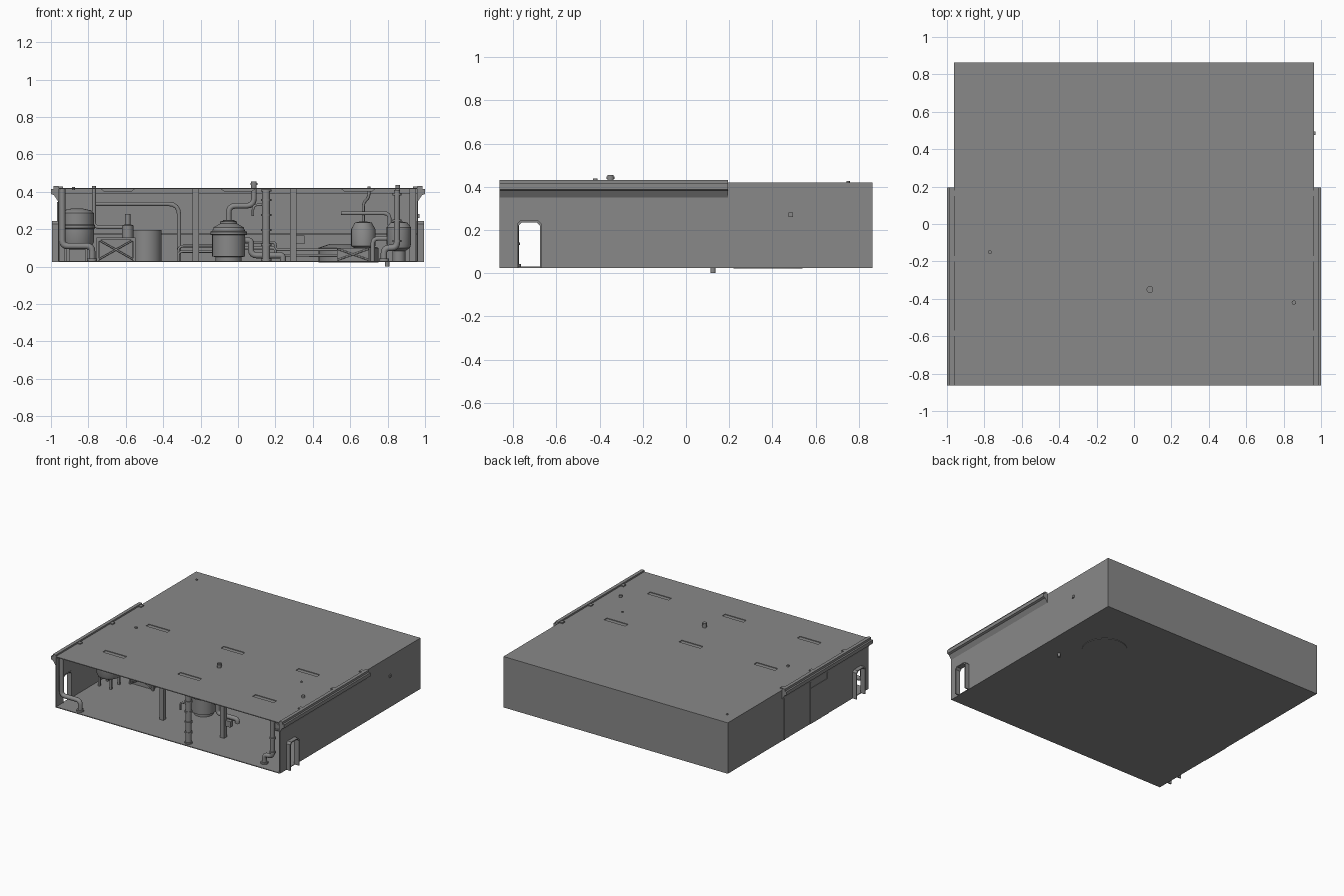
import bpy, bmesh, math
from mathutils import Vector

if "Cube" in bpy.data.objects:
    bpy.data.objects.remove(bpy.data.objects["Cube"])

grey = bpy.data.materials.new("plain_grey")
grey.diffuse_color = (0.25, 0.25, 0.25, 1)
grey.use_nodes = True
grey.node_tree.nodes["Principled BSDF"].inputs["Base Color"].default_value = grey.diffuse_color


def finish(name, bm, smooth=False):
    bmesh.ops.recalc_face_normals(bm, faces=bm.faces)
    me = bpy.data.meshes.new(name)
    bm.to_mesh(me)
    bm.free()
    me.materials.append(grey)
    ob = bpy.data.objects.new(name, me)
    bpy.context.collection.objects.link(ob)
    if smooth:
        bpy.ops.object.select_all(action='DESELECT')
        ob.select_set(True)
        bpy.context.view_layer.objects.active = ob
        bpy.ops.object.shade_smooth_by_angle(angle=math.radians(35))
    return ob


def box(name, x0, x1, y0, y1, z0, z1):
    bm = bmesh.new()
    bmesh.ops.create_cube(bm, size=1)
    for v in bm.verts:
        v.co = ((x0 + x1) / 2 + v.co.x * (x1 - x0), (y0 + y1) / 2 + v.co.y * (y1 - y0),
                (z0 + z1) / 2 + v.co.z * (z1 - z0))
    return finish(name, bm)


def prism(name, pts, start, vec):
    """Extrude a flat outline; start maps each 2D point to 3D."""
    bm = bmesh.new()
    f = bm.faces.new([bm.verts.new(start(*p)) for p in pts])
    ext = bmesh.ops.extrude_face_region(bm, geom=[f])
    bmesh.ops.translate(bm, vec=vec, verts=[e for e in ext['geom'] if isinstance(e, bmesh.types.BMVert)])
    return finish(name, bm)


def lathe(name, x, y, profile, n=32):
    """Turn (radius, z) points about a vertical axis, with capped ends."""
    bm = bmesh.new()
    rings = [[bm.verts.new((x + r * math.cos(2 * math.pi * i / n), y + r * math.sin(2 * math.pi * i / n), z))
              for i in range(n)] for r, z in profile]
    for a, b in zip(rings, rings[1:]):
        for i in range(n):
            bm.faces.new((a[i], a[(i + 1) % n], b[(i + 1) % n], b[i]))
    bm.faces.new(rings[0])
    bm.faces.new(rings[-1])
    return finish(name, bm, True)


def pipe(name, pts, r, bend=0.03):
    """Round pipe through points, with rounded elbows."""
    pts = [Vector(p) for p in pts]
    path = [pts[0]]
    for a, b, c in zip(pts, pts[1:], pts[2:]):
        k = min(bend, (a - b).length * .45, (c - b).length * .45)
        p, q = b + (a - b).normalized() * k, b + (c - b).normalized() * k
        path += [p * (1 - t) ** 2 + b * 2 * t * (1 - t) + q * t * t for t in (0, .25, .5, .75, 1)]
    path.append(pts[-1])
    cu = bpy.data.curves.new(name, 'CURVE')
    cu.dimensions = '3D'
    cu.bevel_depth, cu.bevel_resolution, cu.use_fill_caps = r, 3, True
    sp = cu.splines.new('POLY')
    sp.points.add(len(path) - 1)
    for s, p in zip(sp.points, path):
        s.co = (*p, 1)
    cu.materials.append(grey)
    ob = bpy.data.objects.new(name, cu)
    bpy.context.collection.objects.link(ob)
    bpy.ops.object.select_all(action='DESELECT')
    ob.select_set(True)
    bpy.context.view_layer.objects.active = ob
    bpy.ops.object.convert(target='MESH')
    bpy.ops.object.shade_smooth_by_angle(angle=math.radians(50))


def flange(x, y, z, r):
    lathe("pipe_flange", x, y, [(r, z), (r, z + .012)], 20)


# Shell: floor, back wall, roof with lamp slots
F, R, W, D = .025, .42, .963, .863
box("floor", -W, W, -D, D, F, F + .006)
box("back_wall", -W, W, D - .006, D, F, R)
roof = box("roof", -W, W, -D, D, R - .006, R)
for x in (-.643, 0, .643):
    for y in (-.062, -.592):
        cut = box("slot_cutter", x - .091, x + .091, y - .018, y + .018, R - .05, R + .05)
        cut.hide_render = cut.hide_viewport = True
        m = roof.modifiers.new("slot", 'BOOLEAN')
        m.object, m.operation, m.solver = cut, 'DIFFERENCE', 'EXACT'
        prism("ceiling_lamp", [(-.092, .415), (-.075, .402), (.075, .402), (.092, .415)],
              lambda a, b: (x + a, y - .019, b), (0, .038, 0))


# Side walls with an arched doorway, door frame and eaves rail
def arch(h, top):
    c = -.725
    return [(c - h, F), (c - h, top - .015), (c - h + .015, top), (c + h - .015, top), (c + h, top - .015), (c + h, F)]


for s in (-1, 1):
    prism("side_wall", [(-D, F)] + arch(.049, .235) + [(D, F), (D, R), (-D, R)],
          lambda a, b: (s * W, a, b), (-s * .006, 0, 0))
    prism("door_frame", arch(.057, .243) + arch(.049, .235)[::-1],
          lambda a, b: (s * .955, a, b), (s * .04, 0, 0))
    prism("eaves_rail", [(.96, .345), (.984, .382), (1, .388), (1, .415), (.986, .415), (.986, .432), (.96, .432)],
          lambda a, b: (s * a, -D, b), (0, D + .195, 0))
    for y in (-.6, -.2, .15):
        box("rail_clip", s * .955 - .02, s * .955 + .02, y, y + .03, .418, .428)
box("right_wall_vent", W, W + .008, .475, .495, .26, .28)
for y in (-.36, -.15, .17):
    box("left_wall_seam", -W - .004, -W, y - .004, y + .004, F, .345)
box("left_wall_plate", -W - .003, -W, -.36, -.15, F, .3)

# Inside face of the back wall: panels, ledge and beam
for x0, x1 in ((-.88, -.76), (-.55, -.43), (-.4, -.3), (-.19, -.07), (.19, .27), (.41, .53), (.57, .69), (.76, .87)):
    box("wall_panel", x0, x1, D - .014, D - .006, .24, .37)
box("wall_ledge", -W, W, D - .02, D - .006, .17, .18)
box("ceiling_beam", -W, W, D - .03, D - .006, .39, .414)

# Columns and tall ducts
for x, y in ((-.225, -.6), (.295, -.6), (-.945, .1), (.935, .1)):
    box("column", x - .017, x + .017, y - .017, y + .017, F, R)
lathe("front_duct", .15, -.82, [(.022, F), (.022, .41)], 24)
for z in (.03, .11, .19, .27, .35, .4):
    flange(.15, -.82, z, .028)

# Left tank with legs and a domed top
lathe("left_tank", -.86, -.35, [(.04, .09), (.08, .11), (.09, .13), (.09, .2), (.095, .205), (.095, .22),
                                (.09, .225), (.09, .285), (.075, .3), (.03, .31)])
for i in range(4):
    a = math.pi * (.25 + i / 2)
    x, y = -.86 + .07 * math.cos(a), -.35 + .07 * math.sin(a)
    box("tank_leg", x - .008, x + .008, y - .008, y + .008, F, .13)
pipe("left_front_pipe", [(-.94, -.82, R), (-.94, -.82, .11), (-.78, -.82, .11), (-.78, -.82, F)], .017)
flange(-.78, -.82, .03, .027)

# Open storage tank and braced crate
lathe("storage_tank", -.49, .1, [(.082, F), (.082, .195), (.075, .195), (.075, .18)])
x0, x1, y0, y1, zt = -.75, -.555, -.25, -.06, .155
for x in (x0, x1):
    for y in (y0, y1):
        box("crate_post", x - .007, x + .007, y - .007, y + .007, F, zt)
box("crate_body", x0 + .01, x1 - .01, y0 + .01, y1 - .01, F, zt - .01)
box("crate_lid", x0 - .007, x1 + .007, y0 - .007, y1 + .007, zt - .012, zt)
for a, b in ((x0, x1), (x1, x0)):
    pipe("crate_brace", [(a, y0, F + .01), (b, y0, zt - .01)], .005)
lathe("crate_pump", -.59, -.15, [(.03, .155), (.03, .22), (.015, .225), (.015, .28)], 20)
pipe("pump_pipe", [(-.59, -.15, .21), (-.77, -.15, .21), (-.77, -.15, .43)], .01)
pipe("overhead_pipe", [(-.76, .3, .335), (-.315, .3, .335), (-.315, .3, F)], .012, .06)

# Main vessel with neck and stack through the roof
lathe("main_vessel", -.05, -.35, [(.07, F), (.07, .05), (.088, .055), (.088, .17), (.098, .172), (.098, .186),
                                  (.088, .19), (.08, .21), (.045, .23), (.045, .24), (.03, .245), (.03, .25)])
pipe("vessel_stack", [(-.05, -.35, .24), (-.05, -.35, .325), (.085, -.35, .325), (.085, -.35, .455)], .015, .04)
flange(.085, -.35, .435, .018)
pipe("vessel_outlet", [(.03, -.35, .14), (.07, -.35, .14), (.07, -.35, .06), (.24, -.35, .06), (.24, -.35, F)], .017)

# Low pipe runs between machines
for z in (.08, .11):
    pipe("low_pipe", [(-.32, -.1, F), (-.32, -.1, z), (-.1, -.1, z)], .007)
    pipe("low_pipe", [(.03, -.2, z + .02), (.2, -.2, z + .02), (.2, -.2, z - .02), (.54, -.2, z - .02)], .008)
box("wall_cabinet", .3, .355, -.6, -.57, .12, .165)
pipe("duct_branch", [(.15, -.82, .33), (.08, -.82, .33), (.08, -.82, .27)], .007)

# Right machine: braced base, drum, handle rail and vent
box("machine_base", .53, .7, -.3, -.12, F, .1)
for a, b in ((.53, .7), (.7, .53)):
    pipe("base_brace", [(a, -.3, .035), (b, -.3, .095)], .005)
lathe("machine_drum", .67, -.2, [(.05, .1), (.065, .11), (.065, .2), (.045, .235), (.02, .24)], 24)
pipe("machine_rail", [(.55, -.22, .285), (.81, -.22, .285), (.81, -.22, .22)], .011)
pipe("machine_vent", [(.67, -.2, .24), (.67, -.2, .34), (.7, -.22, .37), (.7, -.22, .428)], .008)
lathe("right_rear_tank", .59, .38, [(.16, F - .004), (.16, .1), (.1, .12)], 32)

# Right filter tank with riser, front elbow pipe and floor drain
lathe("filter_tank", .86, -.42, [(.03, .08), (.06, .1), (.065, .12), (.065, .21), (.045, .235), (.02, .24)], 24)
lathe("filter_stand", .86, -.42, [(.035, F), (.035, .1)], 16)
pipe("filter_riser", [(.855, -.42, .23), (.855, -.42, .437)], .012)
pipe("filter_link", [(.82, -.42, .15), (.72, -.42, .15), (.72, -.42, F)], .012)
pipe("right_front_pipe", [(.85, -.79, .41), (.85, -.79, .1), (.78, -.79, .1), (.78, -.79, F)], .017)
flange(.78, -.79, .03, .027)
for z in (.13, .24, .38):
    flange(.85, -.79, z, .023)
lathe("floor_drain", .797, .125, [(.012, 0), (.012, .03)], 16)
lathe("roof_stub", -.88, .75, [(.008, R - .01), (.008, R + .006)], 12)
